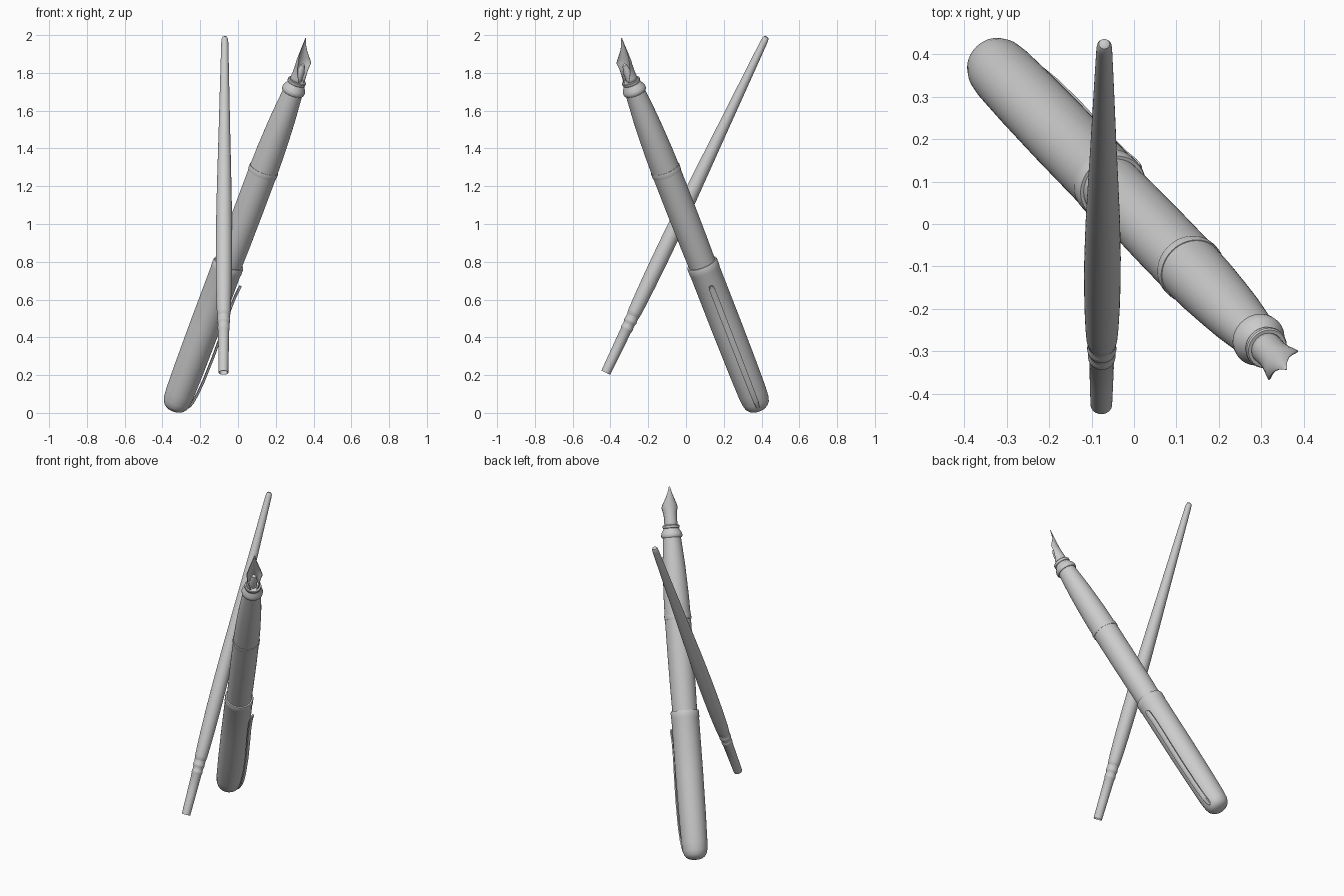
import bpy, bmesh
from math import sin, cos, pi
from mathutils import Vector, Matrix


def frame(origin, axis, side):
    """Local z runs along the axis, local x points towards side."""
    z = Vector(axis).normalized()
    x = Vector(side)
    x = (x - z * x.dot(z)).normalized()
    m = Matrix((x, z.cross(x), z)).transposed().to_4x4()
    m.translation = Vector(origin)
    return m


def finish(bm, name, mat, angle=0.6):
    bmesh.ops.remove_doubles(bm, verts=bm.verts, dist=1e-5)
    bmesh.ops.recalc_face_normals(bm, faces=bm.faces)
    me = bpy.data.meshes.new(name)
    bm.to_mesh(me)
    bm.free()
    ob = bpy.data.objects.new(name, me)
    ob.matrix_world = mat
    bpy.context.collection.objects.link(ob)
    bpy.ops.object.select_all(action='DESELECT')
    ob.select_set(True)
    bpy.context.view_layer.objects.active = ob
    bpy.ops.object.shade_smooth_by_angle(angle=angle)
    return ob


def skin(bm, rows, closed=False):
    rows = [[bm.verts.new(p) for p in row] for row in rows]
    n = len(rows[0])
    for a, b in zip(rows, rows[1:]):
        for i in range(n if closed else n - 1):
            j = (i + 1) % n
            bm.faces.new((a[i], a[j], b[j], b[i]))
    return rows


def lathe(name, profile, mat, n=48):
    bm = bmesh.new()
    skin(bm, [[(r * cos(2 * pi * i / n), r * sin(2 * pi * i / n), s)
               for i in range(n)] for s, r in profile], True)
    return finish(bm, name, mat)


pen_start, pen_dir = (-0.339, 0.385, 0.02), (0.33, -0.343, 0.88)
pen = frame(pen_start, pen_dir, (-1, 1, 0.765))

# Cap with rounded end
lathe("pen_cap", [(-.006, 0), (-.005, .02), (0, .04), (.01, .055), (.025, .066),
                  (.05, .073), (.1, .077), (.25, .08), (.5, .082), (.83, .082),
                  (.84, .084), (.87, .084), (.878, .081), (.878, 0)], pen)

# Barrel and grip
lathe("pen_barrel", [(.86, 0), (.86, .073), (1.0, .0755), (1.2, .077), (1.42, .077)], pen)
lathe("barrel_ring", [(1.42, .075), (1.42, .079), (1.425, .08), (1.443, .08),
                      (1.448, .079), (1.448, .074)], pen)
lathe("pen_grip", [(1.44, .077), (1.55, .075), (1.65, .071), (1.75, .066),
                   (1.85, .058), (1.915, .053), (1.915, 0)], pen)

# Flared collar holding the nib
lathe("nib_collar", [(1.905, 0), (1.905, .058), (1.91, .062), (1.922, .063),
                     (1.935, .059), (1.95, .05), (1.96, .045), (1.962, .048),
                     (1.968, .05), (1.976, .05), (1.98, .047), (1.98, 0)], pen)

# Feed under the nib
lathe("nib_feed", [(1.97, 0), (1.97, .024), (2.03, .022), (2.07, .012), (2.08, 0)], pen, 24)

# Nib: (along, ridge height, arc radius, half angle), a tube opening into shoulders
nib_rows = [(1.965, .037, .037, 2.95), (1.995, .036, .036, 2.5), (2.02, .035, .035, 2.1),
            (2.05, .035, .038, 1.75), (2.07, .035, .042, 1.6), (2.085, .036, .046, 1.5),
            (2.1, .037, .0415, 1.4), (2.12, .039, .034, 1.22), (2.14, .041, .027, 1.0),
            (2.165, .043, .018, .8), (2.19, .045, .01, .6), (2.207, .047, .004, .4)]
bm = bmesh.new()
skin(bm, [[(h - r * (1 - cos(a * k / 10)), r * sin(a * k / 10), s)
           for k in range(-10, 11)] for s, h, r, a in nib_rows])
nib = finish(bm, "nib", pen, 0.9)
thick = nib.modifiers.new("thickness", 'SOLIDIFY')
thick.thickness = 0.003

# Clip: (along, outer height, half width)
clip_rows = [(.03, .070, .009), (.045, .079, .013), (.07, .087, .014), (.12, .095, .0145),
             (.2, .101, .015), (.35, .104, .0155), (.5, .102, .0155), (.62, .099, .016),
             (.7, .1, .016), (.755, .105, .0155), (.77, .107, .012), (.776, .108, .006)]
bm = bmesh.new()
rows = skin(bm, [[(h - .011, -w, s), (h - .003, -w, s), (h, -w * .7, s),
                  (h, w * .7, s), (h - .003, w, s), (h - .011, w, s)]
                 for s, h, w in clip_rows], True)
bm.faces.new(rows[0])
bm.faces.new(rows[-1])
finish(bm, "pen_clip", frame(pen_start, pen_dir, (.944, .12, -.307)))

# Brush handle with ringed ferrule and recessed lower end
brush = frame((-.077, -.425, .213), (.007, .85, 1.777), (1, 0, 0))
lathe("brush_handle", [(.33, .030), (.335, .034), (.36, .0365), (.42, .039), (.52, .0415),
                       (.65, .043), (.8, .043), (1.0, .0405), (1.2, .036), (1.4, .031),
                       (1.6, .0265), (1.8, .022), (1.94, .0185), (1.958, .017),
                       (1.968, .013), (1.972, .007), (1.973, 0)], brush)
lathe("brush_ferrule", [(.03, 0), (.03, .022), (0, .023), (0, .0255), (.12, .0275),
                        (.25, .0295), (.254, .0315), (.262, .0325), (.27, .0315),
                        (.274, .030), (.292, .031), (.296, .0335), (.304, .0345),
                        (.312, .0335), (.316, .032), (.335, .033), (.335, 0)], brush)
